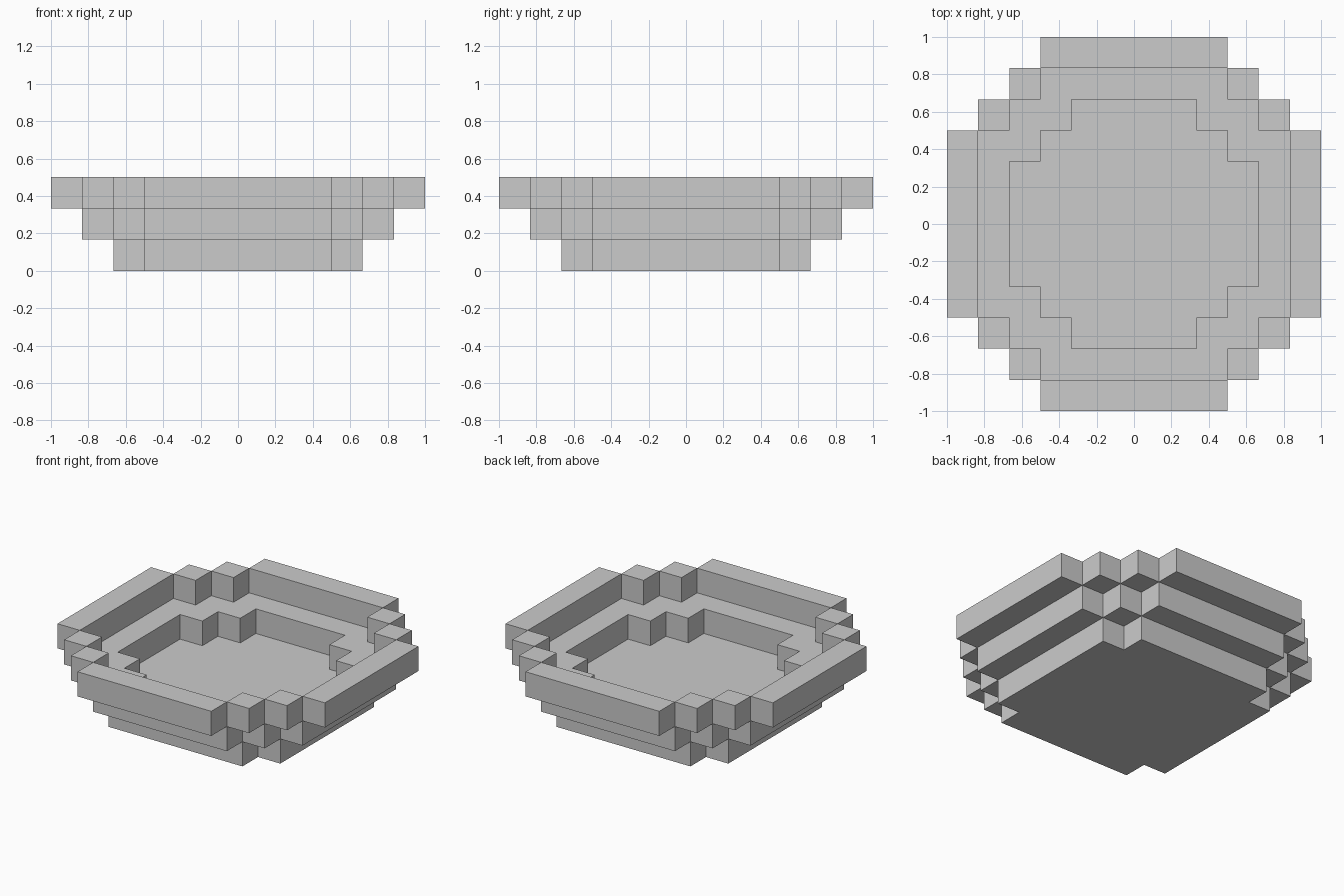
import bpy
import bmesh
from mathutils import Vector

if "Cube" in bpy.data.objects:
    bpy.data.objects.remove(bpy.data.objects["Cube"])

U = 1 / 6  # block size

# Half widths of each row, from the middle row outwards: (outer, hole) per layer
LAYERS = [
    ([4, 4, 4, 3, 0, 0], [0] * 6),               # base slab
    ([5, 5, 5, 4, 3, 0], [4, 4, 3, 2, 0, 0]),    # middle ring
    ([6, 6, 6, 5, 4, 3], [5, 5, 5, 4, 3, 0]),    # rim ring
]


def row(i):
    """Distance of a cell from the centre line, same on both sides."""
    return i if i >= 0 else -i - 1


# Filled blocks, mirrored in x and y
blocks = {
    (x, y, z)
    for z, (outer, hole) in enumerate(LAYERS)
    for x in range(-6, 6)
    for y in range(-6, 6)
    if hole[row(y)] <= row(x) < outer[row(y)]
}

# Skin: one quad for every block side that is exposed
bm = bmesh.new()
for cell in blocks:
    centre = Vector(cell) + Vector((0.5, 0.5, 0.5))
    for axis in range(3):
        for sign in (-1, 1):
            n = Vector((0, 0, 0))
            n[axis] = sign
            if tuple(int(c + d) for c, d in zip(cell, n)) in blocks:
                continue
            a = Vector((0, 0, 0))
            a[(axis + 1) % 3] = 0.5
            b = n.cross(a)
            mid = centre + n * 0.5
            corners = (mid - a - b, mid + a - b, mid + a + b, mid - a + b)
            bm.faces.new([bm.verts.new(p * U) for p in corners])
bmesh.ops.remove_doubles(bm, verts=bm.verts, dist=0.001)

mesh = bpy.data.meshes.new("stepped_bowl")
bm.to_mesh(mesh)
bm.free()
bowl = bpy.data.objects.new("stepped_bowl", mesh)
bpy.context.collection.objects.link(bowl)
